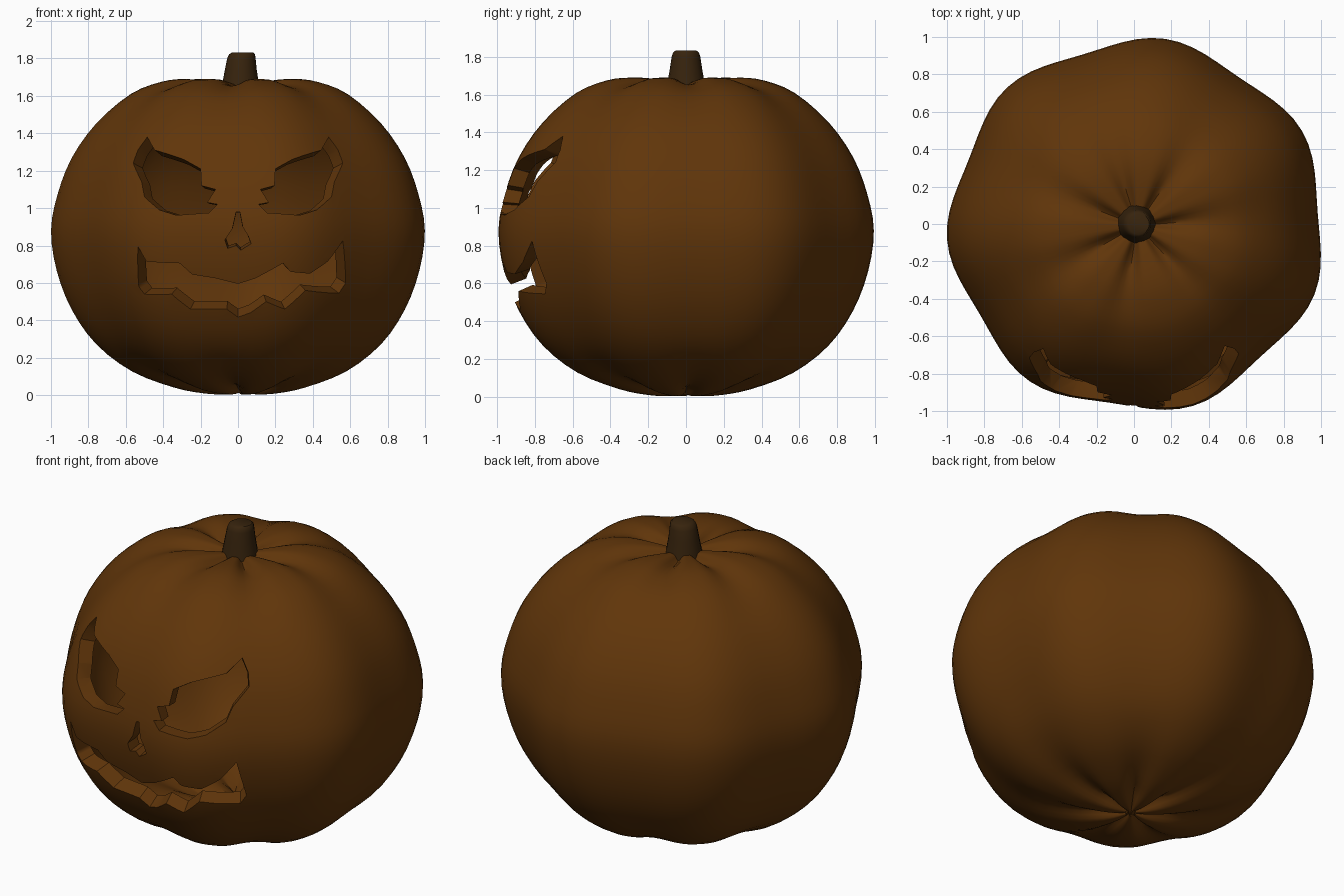
import bpy, bmesh, math
from mathutils import Vector
from mathutils.geometry import interpolate_bezier

if "Cube" in bpy.data.objects:
    bpy.data.objects.remove(bpy.data.objects["Cube"], do_unlink=True)

LOBES = 7
AROUND = LOBES * 12
FIRST_LOBE = math.radians(30)
AXIS = Vector((0.0165, -0.008, 0))
RADIUS_X, RADIUS_Y = 1.019, 1.009
CARVE_CENTRE = Vector((0, 0, 0.95))


def make_material(name, colour):
    mat = bpy.data.materials.new(name)
    mat.use_nodes = True
    rgba = (*colour, 1)
    mat.diffuse_color = rgba
    node = mat.node_tree.nodes["Principled BSDF"]
    node.inputs["Base Color"].default_value = rgba
    node.inputs["Roughness"].default_value = 0.8
    return mat


def make_object(name, bm, mat=None):
    bmesh.ops.recalc_face_normals(bm, faces=bm.faces)
    mesh = bpy.data.meshes.new(name)
    bm.to_mesh(mesh)
    bm.free()
    obj = bpy.data.objects.new(name, mesh)
    bpy.context.collection.objects.link(obj)
    if mat:
        mesh.materials.append(mat)
    return obj


def activate(obj):
    bpy.ops.object.select_all(action="DESELECT")
    obj.select_set(True)
    bpy.context.view_layer.objects.active = obj


def apply_modifier(obj, name):
    activate(obj)
    bpy.ops.object.modifier_apply(modifier=name)


def bridge_rings(bm, rings):
    for low, high in zip(rings, rings[1:]):
        n = len(low)
        for i in range(n):
            j = (i + 1) % n
            bm.faces.new((low[i], low[j], high[j], high[i]))


def smooth_profile(points, steps):
    """Catmull-Rom curve through (radius, height) points."""
    pts = [Vector((r, 0, z)) for r, z in points]
    ends = [pts[0]] + pts + [pts[-1]]
    curve = []
    for a, b, c, d in zip(ends, ends[1:], ends[2:], ends[3:]):
        curve += interpolate_bezier(b, b + (c - a) / 6, c - (d - b) / 6, c, steps)[:-1]
    return curve + [pts[-1]]


def build_body(mat):
    profile = smooth_profile([
        (0.03, 0.012), (0.1, 0.004), (0.2, 0.01), (0.35, 0.04), (0.57, 0.125),
        (0.76, 0.27), (0.89, 0.455), (0.97, 0.665), (1.0, 0.88), (0.965, 1.075),
        (0.89, 1.27), (0.76, 1.455), (0.58, 1.61), (0.42, 1.675), (0.29, 1.69),
        (0.15, 1.675), (0.03, 1.65)], 4)
    bm = bmesh.new()
    rings = []
    for p in profile:
        r, z = p.x, p.z
        polar = max(0, 1 - r / 0.75)          # how close to the poles
        ring = []
        for i in range(AROUND):
            a = math.tau * i / AROUND
            groove = (0.5 - 0.5 * math.cos(LOBES * (a - FIRST_LOBE))) ** (1 + 2 * polar)
            rr = r * (1 - 0.05 * groove)
            sink = 0.065 * groove * polar * min(1, r / 0.18)
            zz = z - sink if z > 0.87 else z + sink
            offset = Vector((RADIUS_X * rr * math.cos(a), RADIUS_Y * rr * math.sin(a), zz))
            ring.append(bm.verts.new(AXIS + offset))
        rings.append(ring)
    bridge_rings(bm, rings)
    bm.faces.new(rings[0][::-1])
    bm.faces.new(rings[-1])
    return make_object("pumpkin_body", bm, mat)


def build_cutter(name, outline, body):
    """Tapered block whose section on the skin is the outline."""
    bm = bmesh.new()
    rings = [[], []]
    for x, z in outline:
        hit, skin, _, _ = body.ray_cast(Vector((x, -3, z)), Vector((0, 1, 0)))
        for ring, k in zip(rings, (0.65, 1.5)):
            ring.append(bm.verts.new(CARVE_CENTRE + (skin - CARVE_CENTRE) * k))
    bridge_rings(bm, rings)
    caps = [bm.faces.new(rings[0][::-1]), bm.faces.new(rings[1])]
    bmesh.ops.triangulate(bm, faces=caps)
    cutter = make_object(name, bm)
    cutter.hide_render = True
    return cutter


def build_stem(mat):
    bm = bmesh.new()
    rings = []
    # radius, height and sideways lean of each ring
    for r, z, lean in ((0.105, 1.62, 0.013), (0.097, 1.67, 0.014), (0.085, 1.74, 0.015),
                       (0.076, 1.8, 0.018), (0.069, 1.823, 0.022), (0.056, 1.833, 0.026)):
        rings.append([bm.verts.new((lean + r * math.cos(math.tau * i / 16),
                                    r * math.sin(math.tau * i / 16), z))
                      for i in range(16)])
    bridge_rings(bm, rings)
    bm.faces.new(rings[0][::-1])
    bm.faces.new(rings[-1])
    return make_object("stem", bm, mat)


# Carved outlines as (x, z)
EYE = [(0.485, 1.38), (0.445, 1.31), (0.29, 1.26), (0.2, 1.21), (0.195, 1.12),
       (0.12, 1.1), (0.14, 1.07), (0.165, 1.03), (0.11, 1.02), (0.155, 0.975),
       (0.33, 0.962), (0.42, 0.99), (0.5, 1.06), (0.515, 1.14), (0.56, 1.24), (0.535, 1.31)]
NOSE = [(-0.01, 0.98), (-0.03, 0.89), (-0.07, 0.83), (-0.055, 0.785), (-0.01, 0.8),
        (0.015, 0.775), (0.07, 0.81), (0.055, 0.85), (0.025, 0.9), (0.01, 0.98)]
MOUTH = [(-0.535, 0.795), (-0.49, 0.715), (-0.31, 0.705), (-0.245, 0.645), (-0.12, 0.625),
         (0, 0.595), (0.095, 0.625), (0.14, 0.65), (0.24, 0.705), (0.28, 0.66),
         (0.385, 0.65), (0.48, 0.715), (0.56, 0.825), (0.575, 0.6), (0.54, 0.545),
         (0.36, 0.56), (0.25, 0.46), (0.15, 0.5), (0.065, 0.44), (0, 0.417),
         (-0.06, 0.46), (-0.255, 0.46), (-0.355, 0.54), (-0.5, 0.54), (-0.53, 0.58)]

skin = make_material("pumpkin brown", (0.118, 0.036, 0.003))
bark = make_material("stem dark brown", (0.038, 0.017, 0.004))

body = build_body(skin)
mirrored_eye = [(-x, z) for x, z in EYE]
cutters = [build_cutter(name, outline, body) for name, outline in (
    ("left_eye_cutter", EYE), ("right_eye_cutter", mirrored_eye),
    ("nose_cutter", NOSE), ("mouth_cutter", MOUTH))]

# Hollow shell
shell = body.modifiers.new("shell", "SOLIDIFY")
shell.thickness = 0.085
shell.offset = -1
apply_modifier(body, "shell")

# Carved face
for cutter in cutters:
    cut = body.modifiers.new("carve", "BOOLEAN")
    cut.operation = "DIFFERENCE"
    cut.solver = "EXACT"
    cut.object = cutter
    apply_modifier(body, "carve")
    bpy.data.objects.remove(cutter, do_unlink=True)

stem = build_stem(bark)
for obj in (body, stem):
    activate(obj)
    bpy.ops.object.shade_smooth_by_angle(angle=math.radians(40))
